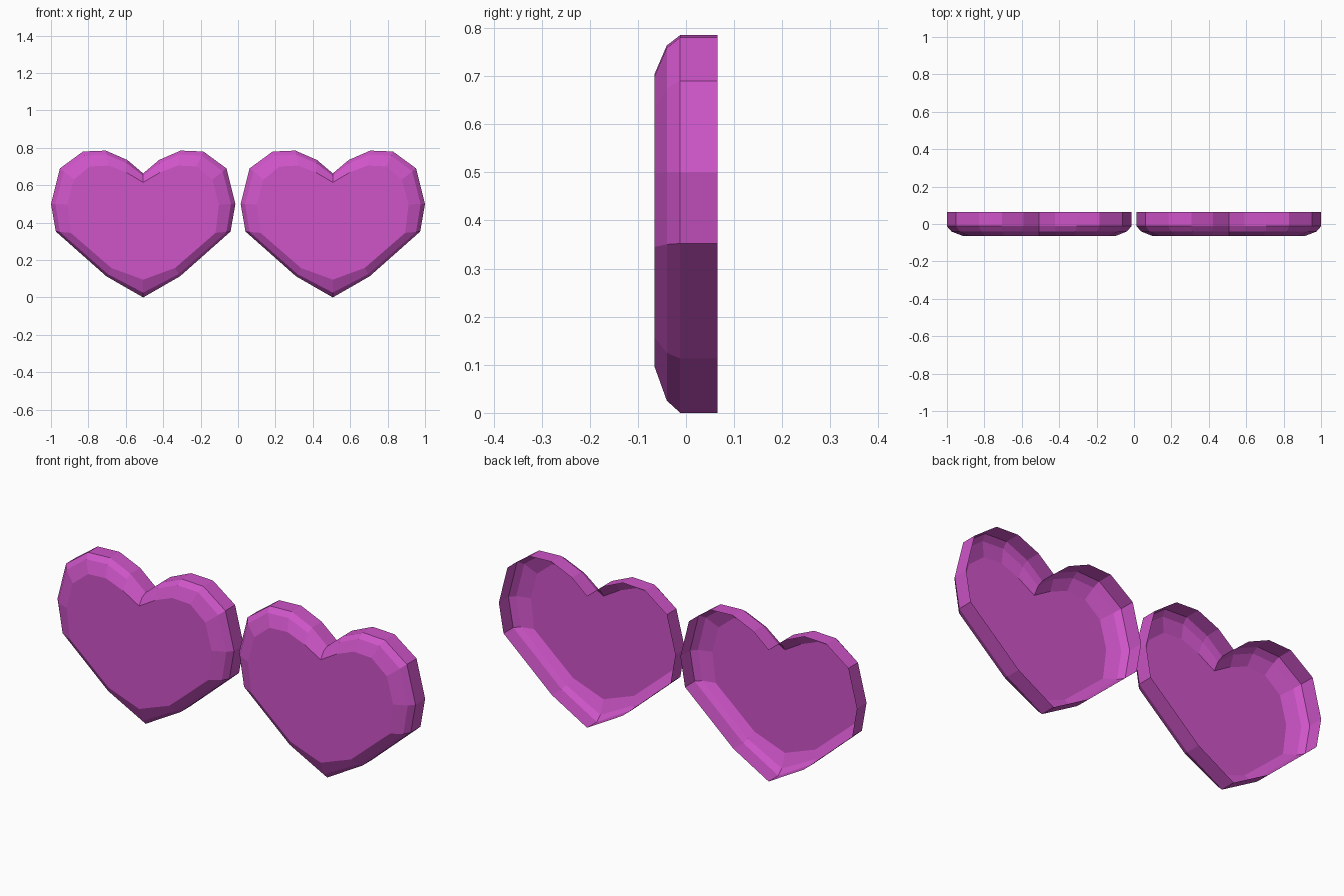
import bpy, bmesh

if "Cube" in bpy.data.objects:
    bpy.data.objects.remove(bpy.data.objects["Cube"])

# half outlines (offset from heart centre, z), notch to bottom tip
OUTER = [(0, .663), (.085, .735), (.2, .785), (.322, .78), (.445, .69),
         (.493, .50), (.467, .352), (.197, .113), (0, 0)]
FRONT = [(0, .615), (.09, .668), (.185, .705), (.285, .70), (.37, .63),
         (.405, .497), (.387, .345), (.17, .157), (0, .095)]
MID = [(a + (c - a) * .27, b + (d - b) * .27)
       for (a, b), (c, d) in zip(OUTER, FRONT)]

mat = bpy.data.materials.new("pink")
mat.diffuse_color = (.62, .09, .58, 1)
mat.use_nodes = True
mat.node_tree.nodes["Principled BSDF"].inputs["Base Color"].default_value = mat.diffuse_color


def mirrored(half):
    return half + [(-x, z) for x, z in half[-2:0:-1]]


def heart_shell(name, cx):
    bm = bmesh.new()
    # open-backed shell: straight wall, two bevel bands, flat front
    rings = []
    for half, y in ((OUTER, .065), (OUTER, -.012), (MID, -.04), (FRONT, -.065)):
        rings.append([bm.verts.new((cx + x, y, z)) for x, z in mirrored(half)])
    for a, b in zip(rings, rings[1:]):
        n = len(a)
        for i in range(n):
            j = (i + 1) % n
            bm.faces.new((a[i], a[j], b[j], b[i]))
    bm.faces.new(rings[-1])
    bmesh.ops.recalc_face_normals(bm, faces=bm.faces)
    bm.normal_update()
    # front face must look towards -y
    front = min(bm.faces, key=lambda f: f.calc_center_median().y)
    if front.normal.y > 0:
        bmesh.ops.reverse_faces(bm, faces=bm.faces)
    me = bpy.data.meshes.new(name)
    bm.to_mesh(me)
    bm.free()
    me.materials.append(mat)
    bpy.context.collection.objects.link(bpy.data.objects.new(name, me))


heart_shell("left_heart_lens", -.507)
heart_shell("right_heart_lens", .507)
